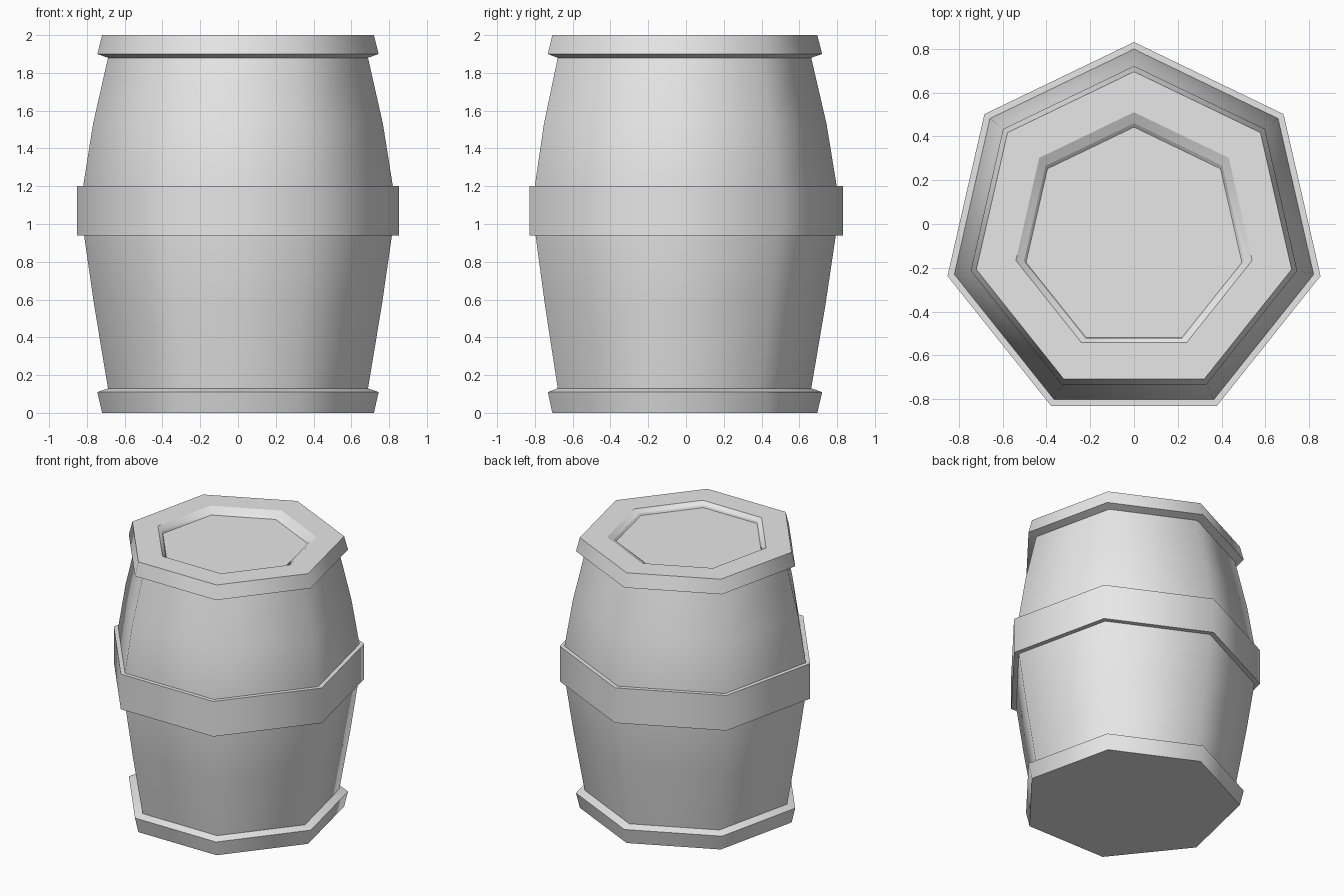
import bpy
import bmesh
import math

default_cube = bpy.data.objects.get("Cube")
if default_cube:
    bpy.data.objects.remove(default_cube, do_unlink=True)

SIDES = 7
CENTRE_Y = -0.043

grey = bpy.data.materials.new("plain grey")
grey.use_nodes = True
grey.diffuse_color = (0.8, 0.8, 0.8, 1)
grey.node_tree.nodes["Principled BSDF"].inputs["Base Color"].default_value = (0.8, 0.8, 0.8, 1)


def lathe(name, profile, soft=(), cap_start=False, cap_end=False, closed=False):
    """Seven-sided part from (radius, z, y shift) rings; soft rings stay smooth."""
    bm = bmesh.new()
    rings = []
    for radius, z, *shift in profile:
        y = CENTRE_Y + (shift[0] if shift else 0)
        ring = []
        for i in range(SIDES):
            a = math.pi / 2 + math.tau * i / SIDES
            ring.append(bm.verts.new((radius * math.cos(a), y + radius * math.sin(a), z)))
        rings.append(ring)
    pairs = list(zip(rings, rings[1:]))
    if closed:
        pairs.append((rings[-1], rings[0]))
    for low, high in pairs:
        for i in range(SIDES):
            j = (i + 1) % SIDES
            bm.faces.new((low[i], low[j], high[j], high[i]))
    if cap_start:
        bm.faces.new(rings[0])
    if cap_end:
        bm.faces.new(rings[-1])
    for face in bm.faces:
        face.smooth = True
    # Crisp hoop edges, soft corners between the staves
    for k, ring in enumerate(rings):
        for i in range(SIDES):
            edge = bm.edges.get((ring[i], ring[(i + 1) % SIDES]))
            edge.smooth = k in soft
    bmesh.ops.recalc_face_normals(bm, faces=bm.faces)
    mesh = bpy.data.meshes.new(name)
    bm.to_mesh(mesh)
    bm.free()
    mesh.materials.append(grey)
    obj = bpy.data.objects.new(name, mesh)
    bpy.context.collection.objects.link(obj)
    return obj


# Barrel from the base rim, up the bulging staves, to the top rim and sunken lid
lathe("barrel", [
    (0.738, 0), (0.764, 0.11), (0.706, 0.13),
    (0.781, 0.57), (0.836, 0.94), (0.841, 1.2), (0.787, 1.53),
    (0.706, 1.88), (0.764, 1.9), (0.738, 2),
    (0.553, 2), (0.516, 1.975, -0.013), (0.505, 1.96, -0.02),
], soft=(3, 4, 5, 6), cap_start=True, cap_end=True)

# Wide hoop around the middle
lathe("middle_hoop", [
    (0.82, 0.94), (0.873, 0.94), (0.873, 1.2), (0.82, 1.2),
], closed=True)
